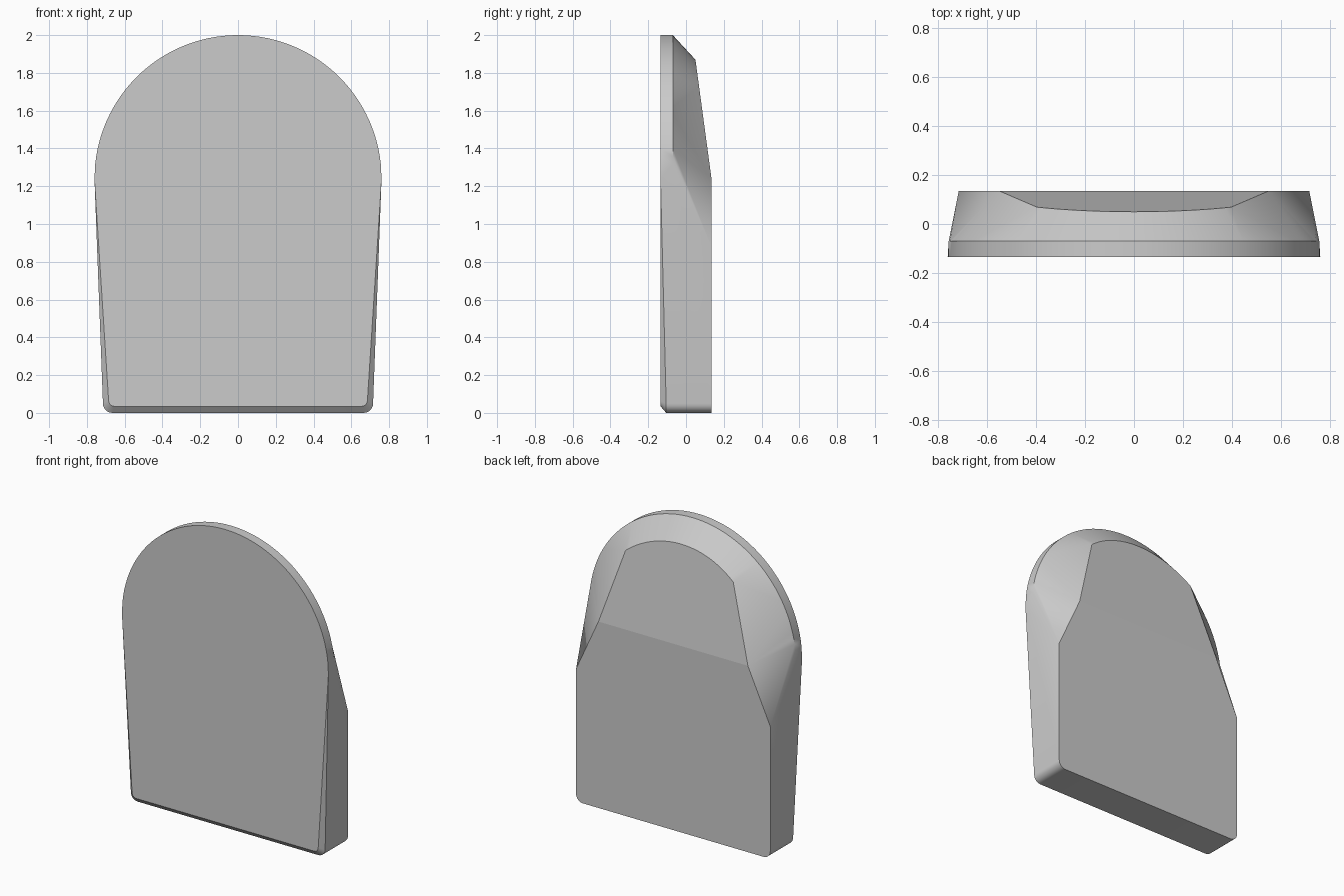
import bpy, bmesh
from math import sin, cos, radians

if "Cube" in bpy.data.objects:
    bpy.data.objects.remove(bpy.data.objects["Cube"], do_unlink=True)

FRONT, RIM, BACK = -0.135, -0.07, 0.135
SPRING = 1.24          # height where the arch begins
OUTER, INNER = 0.76, 0.63
SHOULDER = (0.55, BACK, SPRING)
HIP = (0.715, BACK, 0.88)


def arch(radius, deg, y):
    t = radians(deg)
    return (radius * sin(t), y, SPRING + radius * cos(t))


def slope_point(deg):
    """Point on the inner arch, lying on the leaning upper back plane."""
    x, _, z = arch(INNER, deg, 0)
    return (x, BACK - (z - SPRING) * 0.135, z)


def corner(cx, cz, radius, deg, y):
    t = radians(deg)
    return (cx + radius * cos(t), y, cz - radius * sin(t))


def back_point(deg):
    if deg <= 60:
        return slope_point(min(deg, 39))
    return SHOULDER if deg <= 80 else HIP


# Half outline from the crown to the foot: front edge, rim, back edge
rows = [(arch(OUTER, d, FRONT), arch(OUTER, d, RIM), back_point(d))
        for d in range(0, 85, 3)]
rows.append((arch(OUTER, 90, FRONT), arch(OUTER, 90, FRONT), HIP))
for d in range(0, 91, 15):
    rows.append((corner(0.655, 0.065, 0.03, d, FRONT),
                 corner(0.665, 0.05, 0.05, d, -0.105),
                 corner(0.665, 0.05, 0.05, d, BACK)))


def mirror(p):
    return (-p[0], p[1], p[2])


ring = rows + [tuple(mirror(p) for p in r) for r in reversed(rows[1:])]

bm = bmesh.new()
cache = {}


def vert(p):
    key = tuple(round(v, 4) + 0.0 for v in p)
    if key not in cache:
        cache[key] = bm.verts.new(key)
    return cache[key]


def face(points, smooth=True):
    verts = list(dict.fromkeys(vert(p) for p in points))
    if len(verts) > 2:
        bm.faces.new(verts)


# Bevelled band and sides
for r, s in zip(ring, ring[1:] + ring[:1]):
    for k in (0, 1):
        face((r[k], s[k], s[k + 1], r[k + 1]))

# Front, leaning upper back and upright lower back
face([r[0] for r in ring])
face([r[2] for r in ring if r[2][2] >= SPRING])
face([r[2] for r in ring if r[2][2] <= SPRING])
bmesh.ops.recalc_face_normals(bm, faces=bm.faces)

mesh = bpy.data.meshes.new("rounded_slab")
bm.to_mesh(mesh)
bm.free()
slab = bpy.data.objects.new("rounded_slab", mesh)
bpy.context.collection.objects.link(slab)

# Plain grey material
grey = bpy.data.materials.new("plain grey")
grey.use_nodes = True
colour = (0.6, 0.6, 0.6, 1)
grey.diffuse_color = colour
grey.node_tree.nodes["Principled BSDF"].inputs["Base Color"].default_value = colour
mesh.materials.append(grey)

# Smooth sides with flat main faces
bpy.context.view_layer.objects.active = slab
slab.select_set(True)
bpy.ops.object.shade_smooth_by_angle(angle=radians(30))
for poly in mesh.polygons:
    if len(poly.vertices) > 4:
        poly.use_smooth = False
